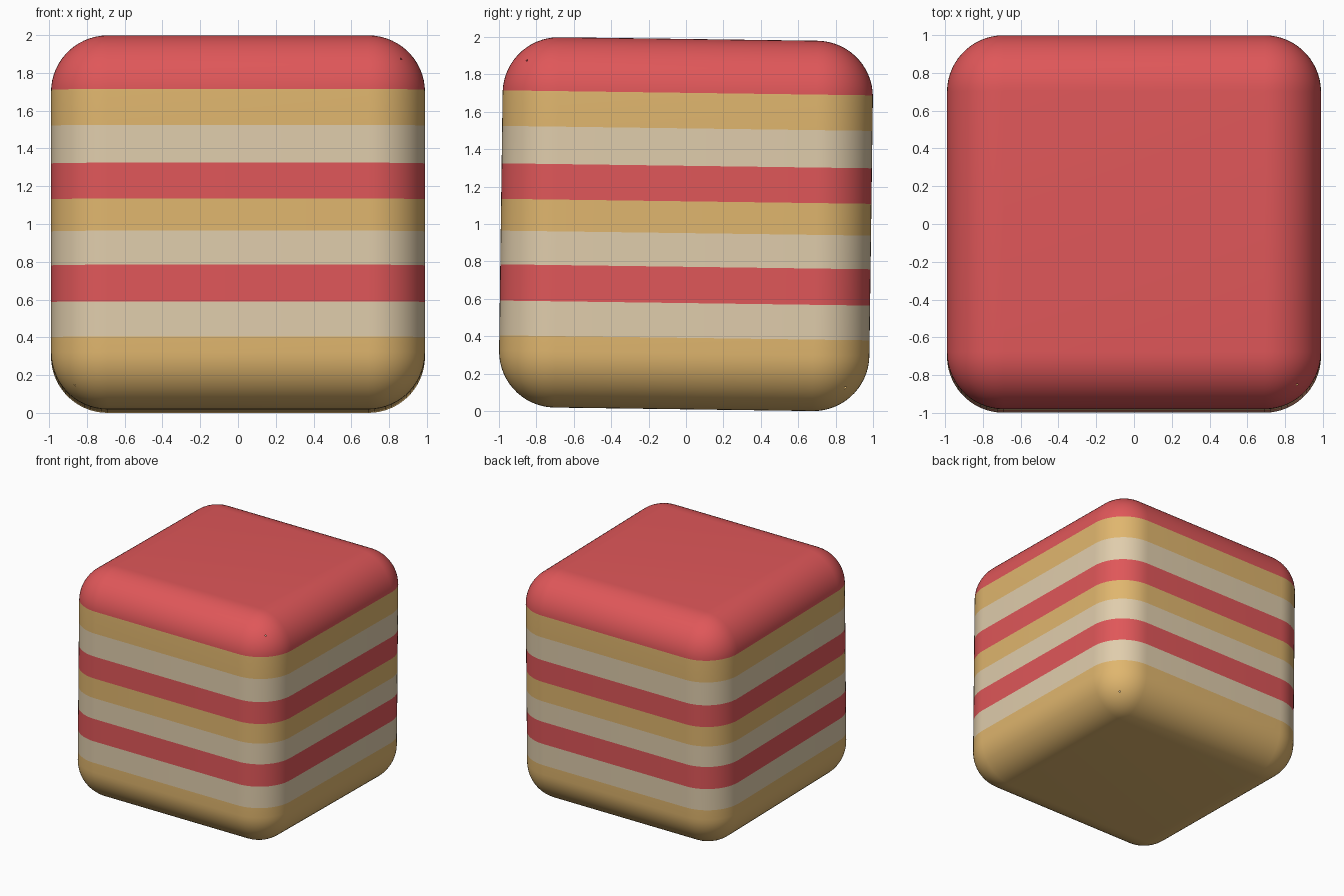
import bpy, bmesh
from mathutils import Vector, Matrix

if "Cube" in bpy.data.objects:
    bpy.data.objects.remove(bpy.data.objects["Cube"])

HALF, RADIUS, TILT = 0.99, 0.30, -0.0135


def material(name, rgb):
    m = bpy.data.materials.new(name)
    m.diffuse_color = (*rgb, 1)
    m.use_nodes = True
    m.node_tree.nodes["Principled BSDF"].inputs["Base Color"].default_value = m.diffuse_color
    return m


mats = [material("coral_red", (0.74, 0.095, 0.10)),
        material("ochre", (0.745, 0.468, 0.156)),
        material("cream", (0.745, 0.61, 0.413))]
RED, OCHRE, CREAM = range(3)

# Band boundaries from top to bottom (cube-local heights) and band colours
cuts = [0.702, 0.512, 0.312, 0.122, -0.048, -0.228, -0.422, -0.608]
bands = [RED, OCHRE, CREAM, RED, OCHRE, CREAM, RED, CREAM, OCHRE]

# Rounded cube
bm = bmesh.new()
bmesh.ops.create_cube(bm, size=2 * HALF)
bmesh.ops.bevel(bm, geom=bm.edges[:], offset=RADIUS, offset_type='OFFSET',
                segments=15, profile=0.5, affect='EDGES')

# Tiny open triangles in the middle of three corners
holes = []
for c in [(1, -1, 1), (-1, -1, -1), (1, 1, -1)]:
    d = Vector(c)
    f = max(bm.faces, key=lambda f: f.normal.normalized().dot(d))
    if f.calc_area() < 0.003:
        holes.append(f)
bmesh.ops.delete(bm, geom=holes, context='FACES_ONLY')

# Stripes cut into the surface
for z in cuts:
    bmesh.ops.bisect_plane(bm, geom=bm.verts[:] + bm.edges[:] + bm.faces[:],
                           plane_co=(0, 0, z), plane_no=(0, 0, 1), dist=1e-5)
for f in bm.faces:
    z = f.calc_center_median().z
    f.material_index = bands[sum(z < c for c in cuts)]
    f.smooth = True

# Slight backward lean, standing on the ground
bm.transform(Matrix.Translation((0, 0, 1)) @ Matrix.Rotation(TILT, 4, 'X'))
low = min(v.co.z for v in bm.verts)
bm.transform(Matrix.Translation((0, 0, -low)))

me = bpy.data.meshes.new("striped_cube")
bm.to_mesh(me)
bm.free()
for m in mats:
    me.materials.append(m)
ob = bpy.data.objects.new("striped_cube", me)
bpy.context.collection.objects.link(ob)
